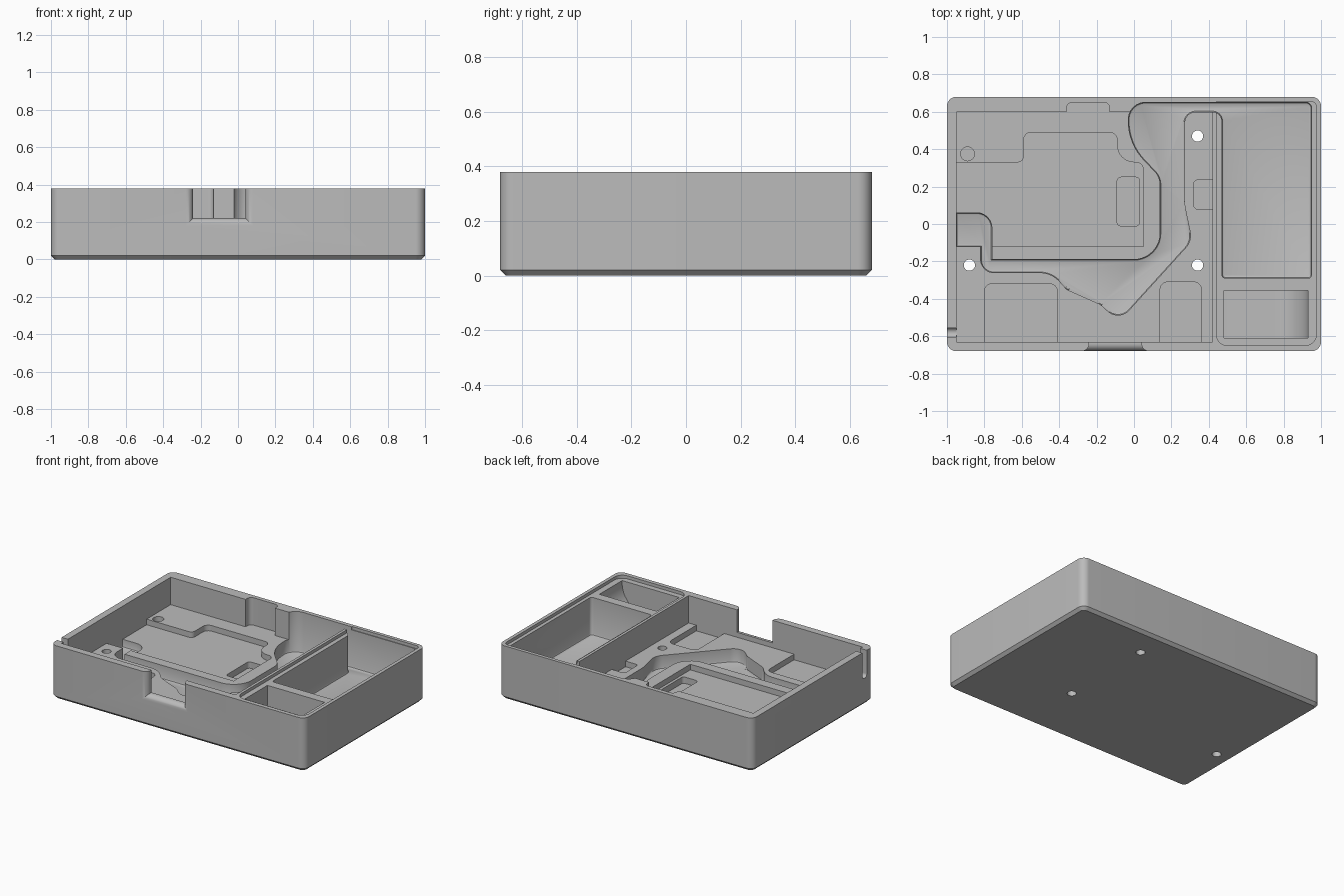
import bpy, bmesh, math
from mathutils import Vector

cube = bpy.data.objects.get("Cube")
if cube:
    bpy.data.objects.remove(cube, do_unlink=True)

TOP, ABOVE = 0.38, 0.5
FLOOR, SHALLOW, DEEP = 0.185, 0.145, 0.09

grey = bpy.data.materials.new("plain_grey")
grey.use_nodes = True
grey.diffuse_color = (0.5, 0.5, 0.5, 1)
grey.node_tree.nodes["Principled BSDF"].inputs["Base Color"].default_value = grey.diffuse_color


def rounded(corners, steps=8):
    """Outline from (x, y, radius) corners."""
    points = []
    for i, (x, y, r) in enumerate(corners):
        p = Vector((x, y))
        if r == 0:
            points.append(p)
            continue
        a = (Vector(corners[i - 1][:2]) - p).normalized()
        b = (Vector(corners[(i + 1) % len(corners)][:2]) - p).normalized()
        half = a.angle(b) / 2
        centre = p + (a + b).normalized() * r / math.sin(half)
        start = p + a * r / math.tan(half) - centre
        end = p + b * r / math.tan(half) - centre
        for k in range(steps + 1):
            points.append(centre + start.lerp(end, k / steps).normalized() * r)
    return points


def rect(x0, x1, y0, y1, r=0):
    return [(x0, y0, r), (x1, y0, r), (x1, y1, r), (x0, y1, r)]


def finish(bm, name):
    bmesh.ops.recalc_face_normals(bm, faces=bm.faces)
    mesh = bpy.data.meshes.new(name)
    bm.to_mesh(mesh)
    bm.free()
    mesh.materials.append(grey)
    obj = bpy.data.objects.new(name, mesh)
    bpy.context.collection.objects.link(obj)
    return obj


def loft(name, rings):
    """Solid through a list of equal point rings."""
    bm = bmesh.new()
    loops = [[bm.verts.new(p) for p in ring] for ring in rings]
    n = len(loops[0])
    for low, high in zip(loops, loops[1:]):
        for i in range(n):
            j = (i + 1) % n
            bm.faces.new((low[i], low[j], high[j], high[i]))
    bm.faces.new(loops[0])
    bm.faces.new(loops[-1])
    return finish(bm, name)


def prism(name, corners, z0, z1, bevel=0, segments=1):
    """Upright prism with an optional bevel round its bottom."""
    bm = bmesh.new()
    outline = rounded(corners)
    base = bm.faces.new([bm.verts.new((p.x, p.y, z0)) for p in outline])
    top = bmesh.ops.extrude_face_region(bm, geom=[base], use_keep_orig=True)["geom"]
    for v in top:
        if isinstance(v, bmesh.types.BMVert):
            v.co.z = z1
    if bevel:
        edges = [e for e in bm.edges if all(v.co.z == base.verts[0].co.z for v in e.verts)]
        bmesh.ops.bevel(bm, geom=edges, offset=bevel, segments=segments,
                        profile=0.5, affect='EDGES', clamp_overlap=True)
    return finish(bm, name)


body = prism("tray_body", rect(-1, 1, -0.68, 0.68, 0.05), 0, TOP, 0.02)


def cut(cutter):
    cutter.hide_render = True
    mod = body.modifiers.new("cut", 'BOOLEAN')
    mod.operation, mod.solver, mod.object = 'DIFFERENCE', 'EXACT', cutter
    bpy.context.view_layer.objects.active = body
    bpy.ops.object.modifier_apply(modifier=mod.name)
    bpy.data.objects.remove(cutter, do_unlink=True)


# Main cavity and the notch in its back wall
cut(prism("main_cavity", rect(-0.95, 0.42, -0.63, 0.6), FLOOR, ABOVE))
cut(prism("back_notch", rect(-0.36, -0.13, 0.5, 0.65, 0.03), FLOOR, ABOVE))

# Cable channel that winds round the platform and opens into the side bin
channel = [
    (0.95, 0.65, 0.03), (-0.03, 0.65, 0.09), (-0.03, 0.43, 0.3), (0.14, 0.25, 0.1),
    (0.14, -0.19, 0.14), (-0.76, -0.19, 0), (-0.76, 0.06, 0.08), (-0.95, 0.06, 0),
    (-0.95, -0.12, 0), (-0.82, -0.12, 0), (-0.82, -0.26, 0.07), (-0.44, -0.26, 0.14),
    (-0.36, -0.35, 0.05), (-0.18, -0.43, 0.05), (-0.08, -0.52, 0.08), (0.31, -0.09, 0.1),
    (0.27, 0.1, 0.2), (0.27, 0.6, 0.06), (0.47, 0.6, 0.05), (0.47, -0.29, 0.02),
    (0.95, -0.29, 0.02)]
cut(prism("channel_and_bin", channel, DEEP, ABOVE, 0.012, 2))

# Shallow recess for the device, with a deeper window in it
recess = [
    (-0.95, 0.33, 0), (-0.59, 0.33, 0.03), (-0.59, 0.49, 0.04), (-0.09, 0.49, 0.04),
    (-0.09, 0.33, 0.09), (0.05, 0.33, 0.04), (0.05, -0.12, 0), (-0.95, -0.12, 0)]
cut(prism("device_recess", recess, SHALLOW, FLOOR + 0.05))
cut(prism("recess_window", rect(-0.09, 0.03, -0.01, 0.25, 0.02), 0.1, FLOOR))

# Small pockets in the floor
for x0, x1, y0, y1 in ((-0.8, -0.41, -0.63, -0.32), (0.14, 0.36, -0.63, -0.31)):
    corners = [(x0, y0, 0), (x1, y0, 0), (x1, y1, 0.04), (x0, y1, 0.04)]
    cut(prism("front_pocket", corners, SHALLOW, FLOOR + 0.05))
side = [(0.42, 0.08, 0), (0.42, 0.235, 0), (0.32, 0.235, 0.02), (0.32, 0.08, 0.02)]
cut(prism("side_pocket", side, SHALLOW, FLOOR + 0.05))

# Three through holes and one blind hole
for x, y, r, z in ((0.34, 0.47, 0.03, -0.1), (0.34, -0.22, 0.03, -0.1),
                   (-0.88, -0.22, 0.03, -0.1), (-0.89, 0.375, 0.037, SHALLOW)):
    cut(prism("hole", rect(x - r, x + r, y - r, y + r, r * 0.999), z, FLOOR + 0.05))

# Lid ledge round the bin
ledge = [(0.44, -0.65, 0.06), (0.975, -0.65, 0.06), (0.975, 0.655, 0.03), (0.44, 0.655, 0)]
cut(prism("lid_ledge", ledge, TOP - 0.022, ABOVE))

# Small tray with a scooped right end
R, X0, X1, BOTTOM = 0.18, 0.48, 0.93, 0.16
scoop = [(X0, ABOVE), (X0, BOTTOM)]
for k in range(13):
    a = math.pi / 2 * k / 12
    scoop.append((X1 - R + R * math.sin(a), BOTTOM + R - R * math.cos(a)))
scoop.append((X1, ABOVE))
cut(loft("scoop_tray", [[(x, y, z) for x, z in scoop] for y in (-0.61, -0.355)]))

# Front notch with a rounded outer lip
rings = []
LIP = 0.04
for k in range(-1, 10):
    a = math.pi / 2 * min(max(k, 0), 8) / 8
    o = LIP * (1 - math.cos(a))
    y = -0.6 if k < 0 else -0.72 if k > 8 else LIP - 0.68 - LIP * math.sin(a)
    x0, x1, z = -0.24 - o, 0.04 + o, 0.22 - o
    rings.append([(x0, y, z), (x1, y, z), (x1, y, ABOVE), (x0, y, ABOVE)])
cut(loft("front_notch", rings))

# Round-bottomed cable slot in the left-hand wall
slot = rounded([(-0.605, 0.19, 0.024), (-0.555, 0.19, 0.024), (-0.555, ABOVE, 0), (-0.605, ABOVE, 0)])
cut(loft("cable_slot", [[(x, p.x, p.y) for p in slot] for x in (-1.05, -0.93)]))

bpy.ops.object.select_all(action='DESELECT')
body.select_set(True)
bpy.context.view_layer.objects.active = body
bpy.ops.object.shade_smooth_by_angle(angle=math.radians(30))
